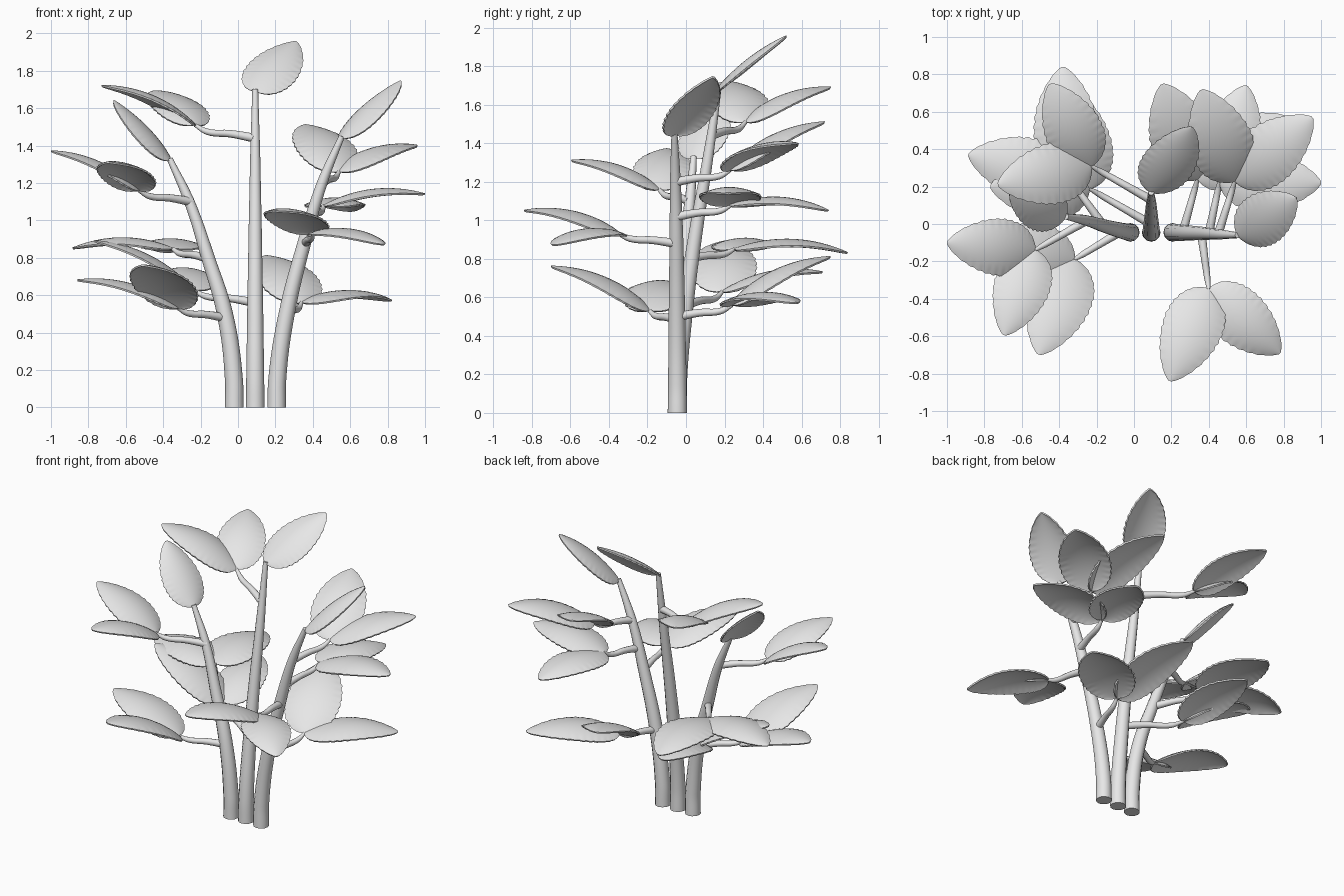
import bpy, bmesh, math
from mathutils import Vector

if "Cube" in bpy.data.objects:
    bpy.data.objects.remove(bpy.data.objects["Cube"])

grey = bpy.data.materials.new("plain_grey")
grey.diffuse_color = (0.8, 0.8, 0.8, 1)
grey.use_nodes = True
grey.node_tree.nodes["Principled BSDF"].inputs["Base Color"].default_value = grey.diffuse_color


def finish(obj):
    """Smooth shading and the shared colour."""
    bpy.ops.object.select_all(action='DESELECT')
    obj.select_set(True)
    bpy.context.view_layer.objects.active = obj
    bpy.ops.object.shade_smooth_by_angle(angle=math.radians(50))
    obj.data.materials.clear()
    obj.data.materials.append(grey)


def tube(name, points, radii):
    """Tapered round tube along a smooth path."""
    curve = bpy.data.curves.new(name, 'CURVE')
    curve.dimensions = '3D'
    curve.bevel_depth = 1.0
    curve.bevel_resolution = 4
    curve.resolution_u = 8
    curve.use_fill_caps = True
    spline = curve.splines.new('BEZIER')
    spline.bezier_points.add(len(points) - 1)
    for bp, co, r in zip(spline.bezier_points, points, radii):
        bp.co, bp.radius = co, r
        bp.handle_left_type = bp.handle_right_type = 'AUTO'
    obj = bpy.data.objects.new(name, curve)
    bpy.context.collection.objects.link(obj)
    bpy.ops.object.select_all(action='DESELECT')
    obj.select_set(True)
    bpy.context.view_layer.objects.active = obj
    bpy.ops.object.convert(target='MESH')
    finish(bpy.context.view_layer.objects.active)


def leaf(name, base, tip, bow=0.1, up=(0, 0, 1)):
    """Arched, domed leaf with a scalloped rim, from base to tip."""
    base, tip = Vector(base), Vector(tip)
    axis = tip - base
    length = axis.length
    side = axis.cross(Vector(up)).normalized()
    normal = side.cross(axis).normalized()
    rows, cols = 60, 10
    bm = bmesh.new()
    grid = []
    for i in range(rows + 1):
        s = 0.004 + 0.993 * i / rows
        t = s ** 1.3
        half = 0.29 * length * t ** 0.5 * (1 - t) ** 0.75 / 0.431
        row = []
        for j in range(cols + 1):
            v = 2 * j / cols - 1
            # scallops only touch the outer rim
            rim = 1 + 0.025 * abs(v) ** 6 * math.sin(s * 13 * math.tau)
            lift = bow * length * 4 * t * (1 - t) - 0.035 * v * v * (half / (0.29 * length))
            row.append(bm.verts.new(base + axis * t + side * (half * v * rim) + normal * lift))
        grid.append(row)
    for a, b in zip(grid, grid[1:]):
        for j in range(cols):
            bm.faces.new((a[j], a[j + 1], b[j + 1], b[j]))
    bmesh.ops.recalc_face_normals(bm, faces=bm.faces)
    bm.normal_update()
    if sum((f.normal.dot(normal) for f in bm.faces)) < 0:
        bmesh.ops.reverse_faces(bm, faces=bm.faces)
    mesh = bpy.data.meshes.new(name)
    bm.to_mesh(mesh)
    bm.free()
    obj = bpy.data.objects.new(name, mesh)
    bpy.context.collection.objects.link(obj)
    thick = obj.modifiers.new("thickness", 'SOLIDIFY')
    thick.thickness = 0.01
    thick.offset = 0
    bpy.context.view_layer.objects.active = obj
    obj.select_set(True)
    bpy.ops.object.modifier_apply(modifier="thickness")
    finish(obj)


# Three main stems
stem_radii = (0.05, 0.048, 0.043, 0.036, 0.028, 0.016)
stems = {
    "left_stem": [(-0.02, -0.045, 0), (-0.022, -0.045, 0.15), (-0.07, -0.035, 0.5),
                  (-0.16, -0.01, 0.8), (-0.26, 0.02, 1.1), (-0.365, 0.04, 1.33)],
    "middle_stem": [(0.092, -0.045, 0), (0.092, -0.043, 0.15), (0.092, -0.01, 0.5),
                    (0.092, 0.045, 0.9), (0.092, 0.11, 1.3), (0.092, 0.17, 1.7)],
    "right_stem": [(0.207, -0.045, 0), (0.21, -0.045, 0.15), (0.26, -0.047, 0.5),
                   (0.36, -0.05, 0.9), (0.45, -0.055, 1.2), (0.555, -0.06, 1.45)],
}
for name, pts in stems.items():
    tube(name, pts, stem_radii)

# Leaf at the top of each stem
leaf("left_top_leaf", (-0.365, 0.04, 1.32), (-0.665, 0.17, 1.64), 0.05)
leaf("middle_top_leaf", (0.092, 0.17, 1.69), (0.31, 0.52, 1.955), 0.05, (0, -0.6, 0.8))
leaf("right_top_leaf", (0.555, -0.06, 1.44), (0.87, 0.14, 1.745), 0.05)

# Side twigs: start on stem, end, then the tips of the two leaves
twigs = [
    ((-0.07, -0.04, 0.48), (-0.32, -0.19, 0.53), (-0.86, -0.12, 0.68), (-0.51, -0.70, 0.76)),
    ((-0.17, 0.0, 0.80), (-0.35, 0.25, 0.85), (-0.885, 0.37, 0.85), (-0.38, 0.84, 0.83)),
    ((-0.25, 0.02, 1.10), (-0.53, -0.14, 1.16), (-1.0, -0.10, 1.37), (-0.695, -0.595, 1.31)),
    ((0.09, 0.0, 0.56), (-0.24, 0.19, 0.63), (-0.77, 0.20, 0.89), (-0.32, 0.71, 0.73)),
    ((0.09, 0.13, 1.44), (-0.23, 0.31, 1.51), (-0.73, 0.21, 1.72), (-0.45, 0.75, 1.69)),
    ((0.26, -0.045, 0.50), (0.34, 0.24, 0.56), (0.15, 0.75, 0.81), (0.82, 0.57, 0.57)),
    ((0.36, -0.05, 0.88), (0.40, -0.35, 0.93), (0.19, -0.84, 1.05), (0.78, -0.69, 0.87)),
    ((0.40, -0.05, 1.02), (0.46, 0.235, 1.08), (1.0, 0.22, 1.14), (0.60, 0.74, 1.05)),
    ((0.45, -0.055, 1.20), (0.54, 0.23, 1.26), (0.36, 0.72, 1.51), (0.955, 0.57, 1.40)),
]
for n, (start, end, tip_a, tip_b) in enumerate(twigs, 1):
    s, e = Vector(start), Vector(end)
    d = e - s
    path = [s] + [Vector((s.x + d.x * k, s.y + d.y * k, s.z + d.z * h))
                  for k, h in ((0.4, 0.33), (0.8, 0.5))] + [e]
    tube(f"twig_{n}", path, (0.024, 0.02, 0.017, 0.01))
    leaf(f"leaf_{n}_a", e, tip_a)
    leaf(f"leaf_{n}_b", e, tip_b)
